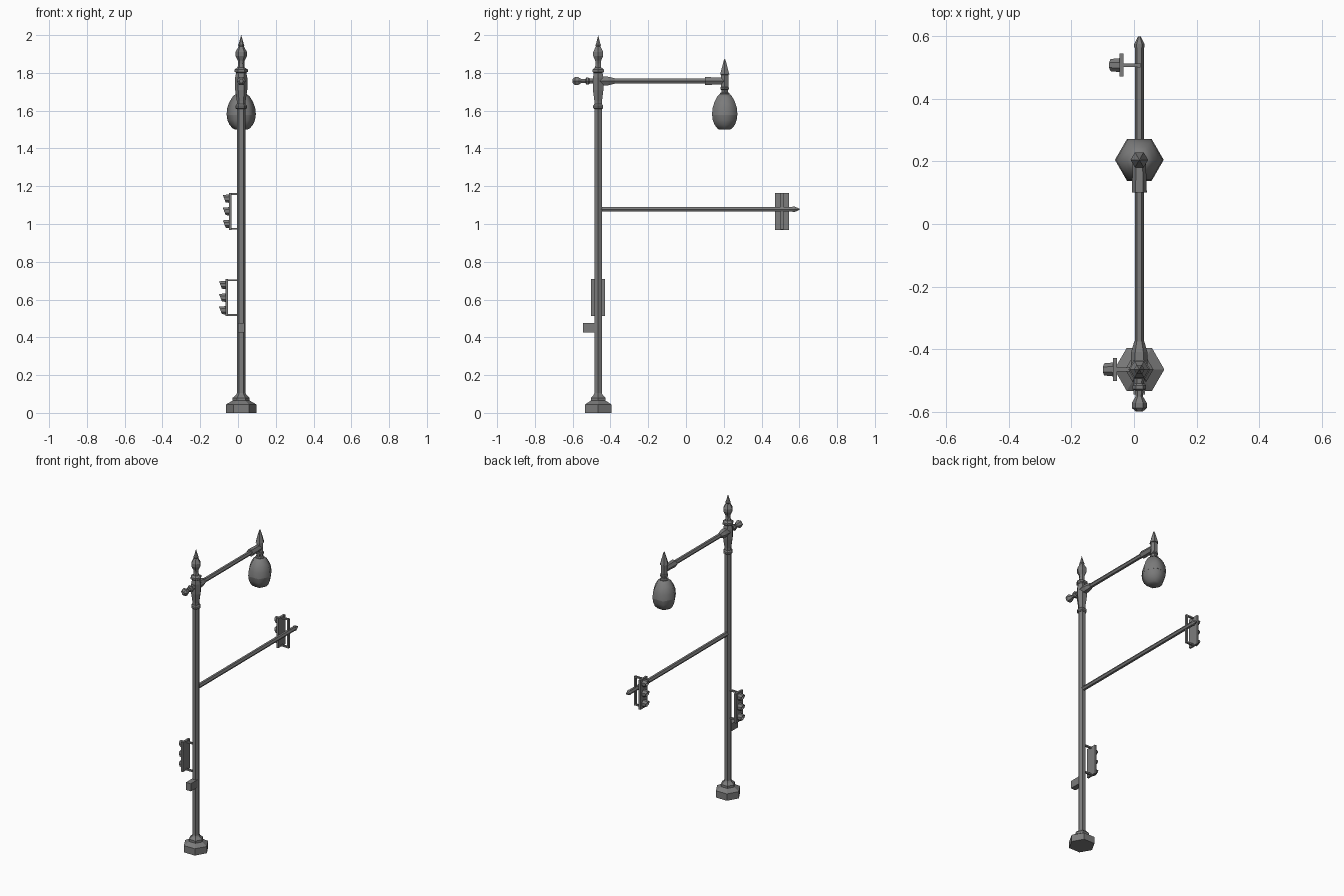
import bpy, bmesh, math

if "Cube" in bpy.data.objects:
    bpy.data.objects.remove(bpy.data.objects["Cube"])

PX, PY = 0.017, -0.465      # pole axis
LY = 0.205                  # lantern axis

# Dark grey paint used everywhere
paint = bpy.data.materials.new("dark_grey_paint")
paint.diffuse_color = (0.2, 0.2, 0.2, 1)
paint.use_nodes = True
paint.node_tree.nodes["Principled BSDF"].inputs["Base Color"].default_value = paint.diffuse_color


def finish(name, bm, smooth=None):
    bmesh.ops.recalc_face_normals(bm, faces=bm.faces[:])
    me = bpy.data.meshes.new(name)
    bm.to_mesh(me)
    bm.free()
    me.materials.append(paint)
    ob = bpy.data.objects.new(name, me)
    bpy.context.collection.objects.link(ob)
    if smooth:
        bpy.ops.object.select_all(action='DESELECT')
        ob.select_set(True)
        bpy.context.view_layer.objects.active = ob
        bpy.ops.object.shade_smooth_by_angle(angle=math.radians(smooth))
    return ob


def lathe(name, profile, loc, axis='Z', sides=6, smooth=None):
    """Skin rings of (position, radius) along an axis; corners lie on +-x."""
    bm = bmesh.new()
    rings = []
    for t, r in profile:
        ring = []
        for i in range(sides):
            a = 2 * math.pi * i / sides
            c, s = r * math.cos(a), r * math.sin(a)
            p = (c, s, t) if axis == 'Z' else (c, t, s)
            ring.append(bm.verts.new([p[k] + loc[k] for k in range(3)]))
        rings.append(ring)
    for a, b in zip(rings, rings[1:]):
        for i in range(sides):
            j = (i + 1) % sides
            bm.faces.new((a[i], a[j], b[j], b[i]))
    bm.faces.new(rings[0])
    bm.faces.new(rings[-1])
    bmesh.ops.remove_doubles(bm, verts=bm.verts[:], dist=1e-5)
    return finish(name, bm, smooth)


def box(name, lo, hi):
    bm = bmesh.new()
    bmesh.ops.create_cube(bm, size=1)
    for v in bm.verts:
        v.co = [(lo[k] + hi[k]) / 2 + v.co[k] * (hi[k] - lo[k]) for k in range(3)]
    return finish(name, bm)


def lamp(name, x, y, z, sides=8):
    """Hooded lamp facing -x: tapered tube with slanted mouth and recessed lens."""
    bm = bmesh.new()
    rings = []
    for r, top, bottom in ((0.024, 0, 0), (0.021, 0.033, 0.018),
                           (0.018, 0.033, 0.018), (0.018, 0.008, 0.008)):
        ring = []
        for i in range(sides):
            a = 2 * math.pi * (i + 0.5) / sides
            f = (math.sin(a) + 1) / 2
            ring.append(bm.verts.new((x - bottom - (top - bottom) * f,
                                      y + r * math.cos(a), z + r * math.sin(a))))
        rings.append(ring)
    for a, b in zip(rings, rings[1:]):
        for i in range(sides):
            j = (i + 1) % sides
            bm.faces.new((a[i], a[j], b[j], b[i]))
    bm.faces.new(rings[0])
    bm.faces.new(rings[-1])
    finish(name, bm)


def signal(name, x, y, z, bar_x):
    """Backplate, three lamps, and a bracket of two struts and an upright."""
    box(name + "_backplate", (x - 0.013, y - 0.037, z - 0.098), (x, y + 0.037, z + 0.098))
    for i, dz in enumerate((0.067, 0, -0.067)):
        lamp(f"{name}_lamp_{i + 1}", x - 0.013, y, z + dz)
    for side, dz in (("upper", 0.092), ("lower", -0.092)):
        box(f"{name}_{side}_strut", (x, y - 0.006, z + dz - 0.005),
            (bar_x, y + 0.006, z + dz + 0.005))
    box(name + "_upright", (bar_x - 0.005, y - 0.007, z - 0.097),
        (bar_x + 0.005, y + 0.007, z + 0.097))


# Post: base, shaft, collar, capital and finial
lathe("base", [(0, .08), (.045, .08), (.065, .045), (.08, .045), (.095, .028), (.105, .022)],
      (PX, PY, 0))
lathe("post", [(.08, .0225), (1.63, .0225)], (PX, PY, 0))
lathe("collar", [(1.608, .024), (1.614, .031), (1.626, .031), (1.634, .024)], (PX, PY, 0))
lathe("capital", [(1.625, .022), (1.65, .023), (1.71, .032), (1.775, .032), (1.80, .027),
                  (1.806, .035), (1.818, .035), (1.828, .02)], (PX, PY, 0))
lathe("finial", [(1.82, .02), (1.85, .016), (1.865, .018), (1.89, .031), (1.91, .031),
                 (1.94, .014), (1.947, .017), (1.955, .013), (2.0, .0)], (PX, PY, 0))

# Lamp arm with end ornament and sleeves
lathe("lamp_arm", [(-0.48, .0145), (0.2, .0145)], (PX, 0, 1.757), 'Y')
lathe("arm_sleeve", [(-0.47, .027), (-0.41, .026), (-0.375, .016)], (PX, 0, 1.757), 'Y')
lathe("arm_end_ornament", [(-0.6, .011), (-0.588, .024), (-0.572, .024), (-0.552, .012),
                           (-0.532, .013), (-0.528, .022), (-0.517, .022), (-0.51, .015),
                           (-0.47, .018)], (PX, 0, 1.757), 'Y')
lathe("lamp_end_sleeve", [(0.10, .024), (0.2, .021)], (PX, 0, 1.757), 'Y')

# Lantern hanging from the arm
lathe("lantern_hub", [(1.685, .028), (1.694, .028), (1.698, .02), (1.71, .02), (1.714, .027),
                      (1.722, .027), (1.726, .022), (1.79, .022), (1.792, .028),
                      (1.865, .006), (1.875, 0)], (PX, LY, 0))
lathe("lantern_globe", [(1.69, .027), (1.675, .045), (1.645, .063), (1.615, .074),
                        (1.578, .078)], (PX, LY, 0), smooth=65)
lathe("lantern_bowl", [(1.578, .077), (1.55, .073), (1.525, .062), (1.507, .046),
                       (1.5, .034)], (PX, LY, 0), smooth=65)

# Signal arm with pointed tip
lathe("signal_arm", [(-0.465, .0145), (0.57, .0145)], (PX, 0, 1.078), 'Y')
lathe("signal_arm_tip", [(0.565, .0165), (0.575, .0165), (0.6, .004)], (PX, 0, 1.078), 'Y')

# Traffic signals and crossing button
signal("overhead_signal", -0.034, 0.508, 1.067, 0.016)
signal("post_signal", -0.054, PY, 0.61, 0.012)
box("button_box", (PX - .018, -0.545, 0.425), (PX + .018, -0.475, 0.475))
